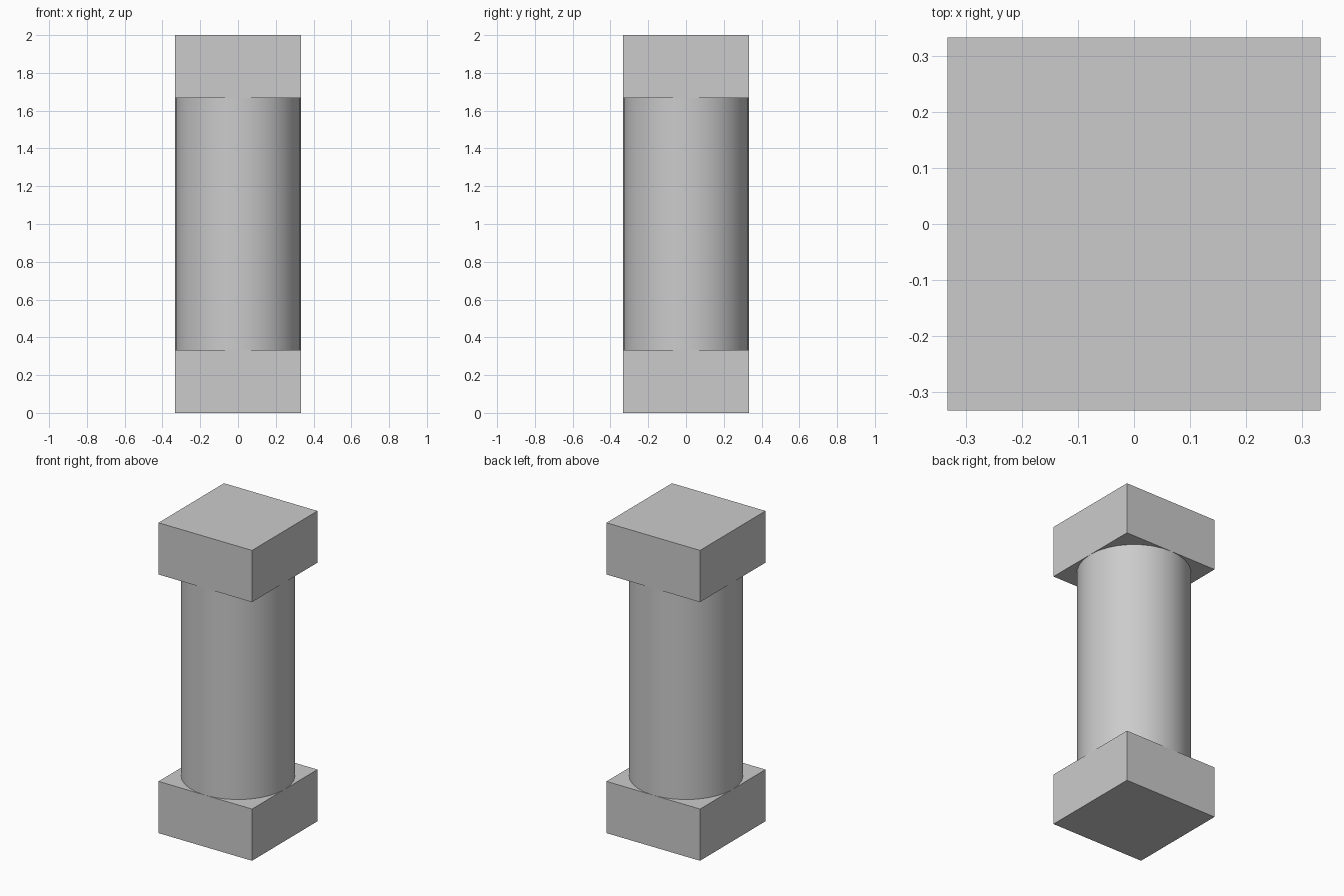
import bpy

if "Cube" in bpy.data.objects:
    bpy.data.objects.remove(bpy.data.objects["Cube"])

HALF = 1 / 3      # half width of the blocks and radius of the shaft
BLOCK_H = 1 / 3   # height of each end block


def block(name, z):
    bpy.ops.mesh.primitive_cube_add(size=1, location=(0, 0, z))
    ob = bpy.context.object
    ob.name = name
    ob.scale = (2 * HALF, 2 * HALF, BLOCK_H)
    bpy.ops.object.transform_apply(location=False, rotation=False, scale=True)


# Square base and capital
block("base_block", BLOCK_H / 2)
block("top_block", 2 - BLOCK_H / 2)

# Round column shaft between the blocks
bpy.ops.mesh.primitive_cylinder_add(vertices=32, radius=HALF,
                                    depth=2 - 2 * BLOCK_H, location=(0, 0, 1))
bpy.context.object.name = "column_shaft"
bpy.ops.object.shade_smooth_by_angle()
